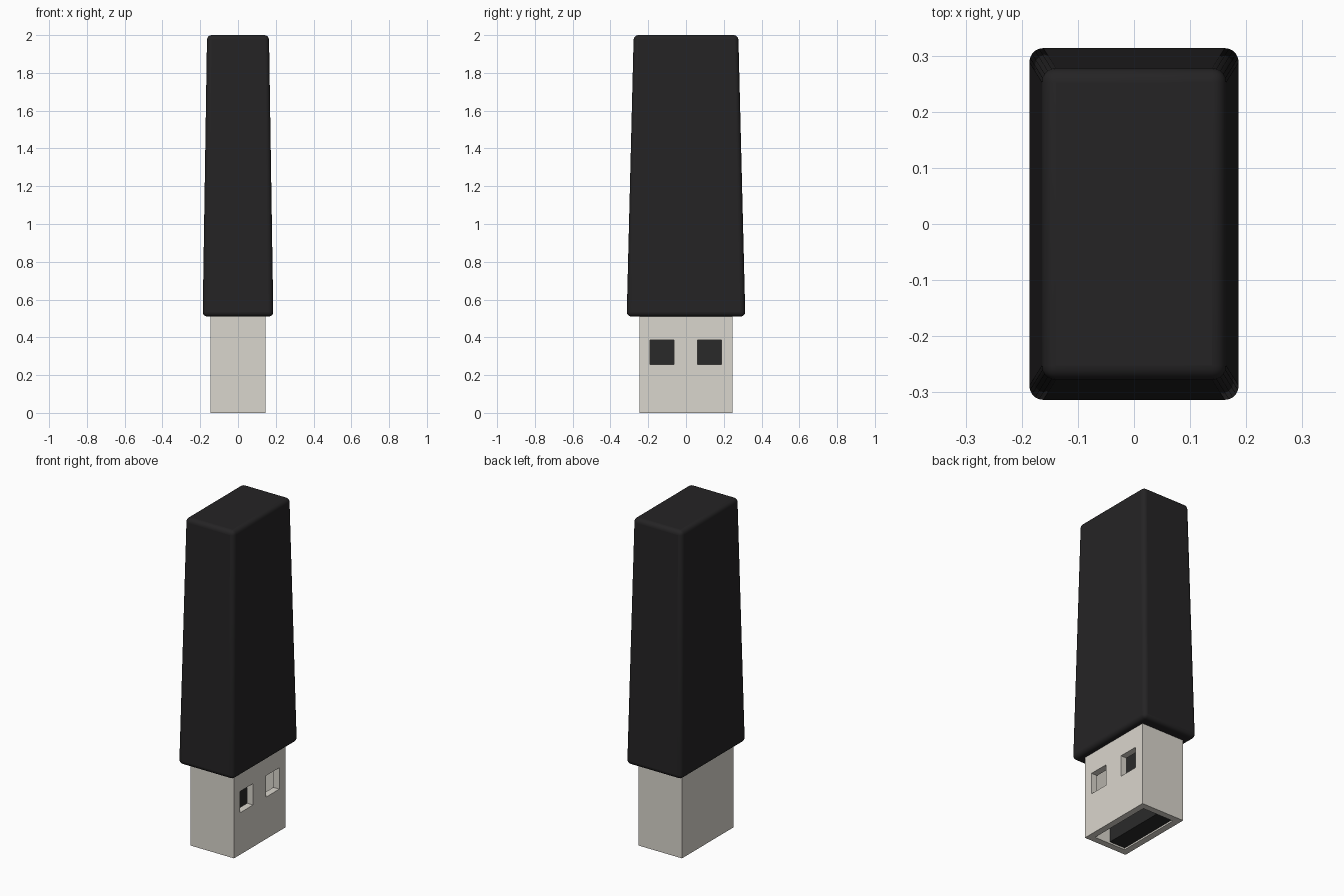
import bpy, bmesh

if "Cube" in bpy.data.objects:
    bpy.data.objects.remove(bpy.data.objects["Cube"])


def material(name, rgb):
    m = bpy.data.materials.new(name)
    m.diffuse_color = (*rgb, 1)
    m.use_nodes = True
    m.node_tree.nodes["Principled BSDF"].inputs["Base Color"].default_value = m.diffuse_color
    return m


def box(name, x, y, z, mat=None, top_scale=(1, 1)):
    """Box between (min, max) ranges, optionally tapered towards the top."""
    bm = bmesh.new()
    bmesh.ops.create_cube(bm, size=1)
    for v in bm.verts:
        sx, sy = top_scale if v.co.z > 0 else (1, 1)
        v.co = [(r[0] + r[1]) / 2 + c * s * (r[1] - r[0])
                for r, c, s in zip((x, y, z), v.co, (sx, sy, 1))]
    mesh = bpy.data.meshes.new(name)
    bm.to_mesh(mesh)
    bm.free()
    ob = bpy.data.objects.new(name, mesh)
    bpy.context.collection.objects.link(ob)
    if mat:
        mesh.materials.append(mat)
    return ob


def cut(target, cutter):
    mod = target.modifiers.new("cut", 'BOOLEAN')
    mod.operation = 'DIFFERENCE'
    mod.solver = 'EXACT'
    mod.object = cutter
    cutter.hide_render = True
    cutter.hide_set(True)


black = material("black_plastic", (0.018, 0.017, 0.018))
metal = material("pale_metal", (0.70, 0.67, 0.61))
dark = material("dark_insert", (0.023, 0.023, 0.023))

# Tapered, rounded handle
body = box("body", (-0.187, 0.187), (-0.314, 0.314), (0.51, 2.0), black,
           (0.164 / 0.187, 0.277 / 0.314))
bevel = body.modifiers.new("rounded_edges", 'BEVEL')
bevel.width = 0.025
bevel.segments = 5
bpy.context.view_layer.objects.active = body
body.select_set(True)
bpy.ops.object.shade_smooth_by_angle()

# Hollow metal plug with two windows on the right side
W = 0.04
shell = box("plug_shell", (-0.146, 0.146), (-0.247, 0.247), (0, 0.53), metal)
cut(shell, box("cavity_cutter", (-0.146 + W, 0.146 - W), (-0.247 + W, 0.247 - W), (-0.1, 0.6), metal))
for side, y in (("front", -0.127), ("back", 0.125)):
    cut(shell, box(side + "_window_cutter", (0.05, 0.2), (y - 0.063, y + 0.063), (0.255, 0.385), metal))

# Contact tongue filling the left half of the cavity
box("contact_tongue", (-0.106, 0.0), (-0.206, 0.206), (0.01, 0.53), dark)
